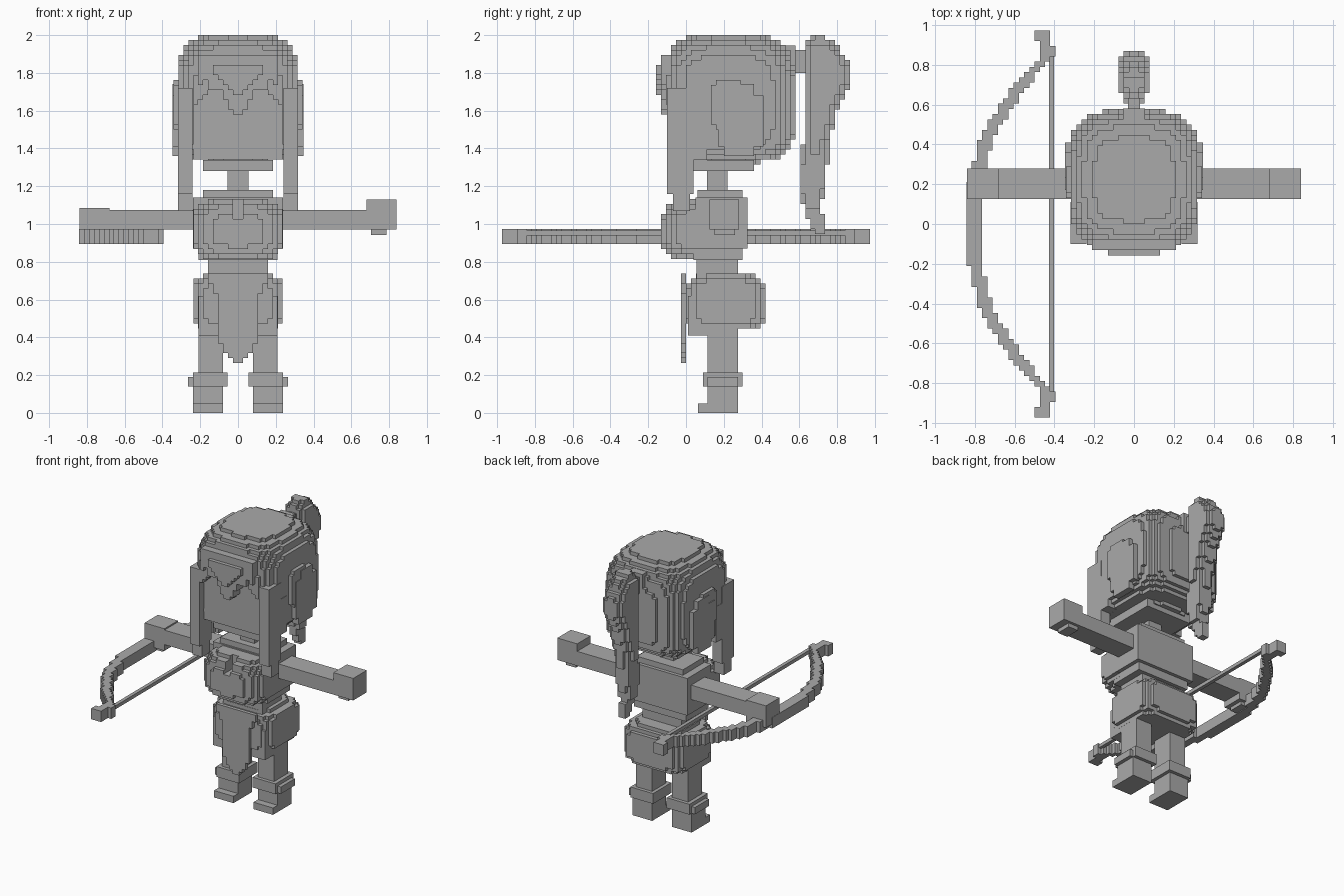
import bpy, bmesh, math
from itertools import product

cube = bpy.data.objects.get("Cube")
if cube:
    bpy.data.objects.remove(cube, do_unlink=True)

V = 2 / 76  # block size

grey = bpy.data.materials.new("plain grey")
grey.use_nodes = True
tone = (0.4, 0.4, 0.4, 1)
grey.diffuse_color = tone
grey.node_tree.nodes["Principled BSDF"].inputs["Base Color"].default_value = tone


def finish(name, bm):
    bmesh.ops.recalc_face_normals(bm, faces=bm.faces)
    mesh = bpy.data.meshes.new(name)
    bm.to_mesh(mesh)
    bm.free()
    mesh.materials.append(grey)
    obj = bpy.data.objects.new(name, mesh)
    bpy.context.collection.objects.link(obj)
    return obj


def box(name, x, y, z):
    bm = bmesh.new()
    bmesh.ops.create_cube(bm, size=1)
    for v in bm.verts:
        for i, (lo, hi) in enumerate((x, y, z)):
            v.co[i] = hi if v.co[i] > 0 else lo
    return finish(name, bm)


def pair(name, x, y, z):
    box("left_" + name, x, y, z)
    box("right_" + name, (-x[1], -x[0]), y, z)


def blocks(name, x, y, z, inside):
    """Fill a region with blocks wherever inside() holds, keeping only the outer skin."""
    spans = [range(math.floor(a / V), math.ceil(b / V)) for a, b in (x, y, z)]
    cells = {c for c in product(*spans) if inside(*((i + 0.5) * V for i in c))}
    bm, verts = bmesh.new(), {}
    for c in cells:
        for axis, side in product(range(3), (0, 1)):
            n = list(c)
            n[axis] += 2 * side - 1
            if tuple(n) in cells:
                continue
            ring = []
            for a, b in ((0, 0), (1, 0), (1, 1), (0, 1)):
                p = list(c)
                p[axis] += side
                p[(axis + 1) % 3] += a
                p[(axis + 2) % 3] += b
                p = tuple(p)
                if p not in verts:
                    verts[p] = bm.verts.new([k * V for k in p])
                ring.append(verts[p])
            bm.faces.new(ring if side else ring[::-1])
    return finish(name, bm)


def round_box(p, centre, radii, power):
    return sum(abs((a - c) / r) ** power for a, c, r in zip(p, centre, radii)) < 1


def lerp(points, t):
    """Piecewise linear lookup in a list of (t, value) pairs."""
    for (a, u), (b, w) in zip(points, points[1:]):
        if a <= t <= b:
            return u + (w - u) * (t - a) / (b - a)
    return points[0][1] if t < points[0][0] else points[-1][1]


# Head: rounded hair with an arched fringe over a recessed face
FRINGE = [(0, 1.57), (0.03, 1.6), (0.09, 1.7), (0.16, 1.71), (0.24, 1.6)]
UPPER_FRINGE = [(0, 1.67), (0.1, 1.78), (0.16, 1.77), (0.24, 1.7)]


def head(x, y, z):
    ax = abs(x)
    power = 3.5 if z > 1.665 else 6
    skull = (ax / 0.33) ** 3.5 + abs((y - 0.225) / 0.35) ** 3.5 + abs((z - 1.665) / 0.34) ** power < 1
    if ax < 0.24 and y < -0.05 and z < lerp(FRINGE, ax):
        return False
    bangs = ax < 0.22 and -0.13 < y < 0 and lerp(UPPER_FRINGE, ax) < z < 1.89
    crest = ax < 0.13 and -0.16 < y < 0 and lerp(UPPER_FRINGE, ax) < z < 1.84
    face = ax < 0.24 and -0.05 < y < 0.35 and 1.33 < z < 1.75
    return skull or bangs or crest or face


blocks("head", (-0.4, 0.4), (-0.2, 0.65), (1.3, 2), head)
box("chin", (-0.185, 0.185), (-0.02, 0.36), (1.28, 1.34))
box("neck", (-0.055, 0.055), (0.11, 0.22), (1.17, 1.29))
pair("hair_lock", (0.24, 0.318), (-0.1, 0.04), (1.16, 1.72))
pair("hair_lock_tip", (0.24, 0.318), (-0.07, 0.02), (1.07, 1.16))
pair("sideburn", (0.24, 0.318), (0.04, 0.11), (1.34, 1.6))
pair("ear_tuft", (0.3, 0.347), (0.17, 0.41), (1.41, 1.68))
pair("ear_tuft_top", (0.3, 0.347), (0.23, 0.36), (1.68, 1.74))
pair("ear_tuft_base", (0.3, 0.347), (0.2, 0.36), (1.36, 1.41))

# Ponytail: narrowing down from a round top
TAIL_BACK = [(0.96, 0.73), (1.04, 0.73), (1.08, 0.71), (1.2, 0.74), (1.45, 0.76), (1.65, 0.82),
             (1.74, 0.865), (1.84, 0.865), (1.95, 0.8), (2, 0.72)]
TAIL_FRONT = [(0.96, 0.68), (1.06, 0.63), (1.2, 0.6), (1.33, 0.61), (1.57, 0.63),
              (1.8, 0.63), (1.94, 0.625), (2, 0.68)]
TAIL_WIDTH = [(0.96, 0.03), (1.2, 0.05), (1.5, 0.08), (1.9, 0.08), (2, 0.045)]


def tail(x, y, z):
    front, back, width = (lerp(t, z) for t in (TAIL_FRONT, TAIL_BACK, TAIL_WIDTH))
    edge = min(y - front, back - y)
    return edge > 0 and abs(x) < min(width, 0.03 + edge)


blocks("ponytail", (-0.1, 0.1), (0.55, 0.9), (0.96, 2), tail)
box("ponytail_band", (-0.03, 0.03), (0.5, 0.64), (1.8, 1.92))
box("ponytail_band_top", (-0.055, 0.055), (0.43, 0.58), (1.8, 1.945))

# Torso and waist
box("collar", (-0.185, 0.185), (0.06, 0.3), (1.12, 1.18))
box("torso", (-0.238, 0.238), (0.05, 0.325), (0.87, 1.14))
box("ribs", (-0.21, 0.21), (0.04, 0.3), (0.81, 0.88))
box("waist", (-0.158, 0.158), (0.055, 0.275), (0.68, 0.82))


def chest(x, y, z):
    notch = abs(x) < 0.03 and z > 1.03 and y < -0.03
    return not notch and round_box((x, y, z), (0, 0.06, 0.97), (0.245, 0.19, 0.165), 3)


blocks("chest", (-0.25, 0.25), (-0.15, 0.1), (0.8, 1.16), chest)

# Hips, skirt flaps and front cloth
blocks("hips", (-0.25, 0.25), (-0.02, 0.43), (0.42, 0.74),
       lambda *p: round_box(p, (0, 0.21, 0.585), (0.25, 0.215, 0.15), 4))
pair("skirt_flap", (0.1, 0.21), (0.01, 0.12), (0.41, 0.62))
CLOTH = [(0.28, 0.03), (0.33, 0.08), (0.4, 0.105), (0.6, 0.105), (0.72, 0.16)]
blocks("front_cloth", (-0.17, 0.17), (-0.02, 0.01), (0.27, 0.73),
       lambda x, y, z: y < 0.01 and abs(x) < lerp(CLOTH, z))

# Legs and boots
pair("leg", (0.08, 0.21), (0.115, 0.275), (0.1, 0.5))
pair("boot_cuff", (0.055, 0.238), (0.09, 0.3), (0.14, 0.215))
pair("boot_cuff_flare", (0.2, 0.265), (0.115, 0.275), (0.14, 0.19))
pair("boot", (0.08, 0.238), (0.115, 0.275), (0, 0.15))
pair("toe", (0.08, 0.238), (0.063, 0.12), (0, 0.05))

# Arms and hands
pair("upper_arm", (0.23, 0.515), (0.125, 0.28), (0.97, 1.075))
pair("forearm", (0.515, 0.68), (0.125, 0.28), (0.97, 1.075))
box("left_hand", (0.68, 0.84), (0.125, 0.28), (0.97, 1.13))
box("left_thumb", (0.705, 0.785), (0.15, 0.26), (0.942, 0.975))
box("right_hand", (-0.84, -0.68), (0.125, 0.28), (0.925, 1.085))
box("right_thumb", (-0.79, -0.71), (0.15, 0.26), (0.9, 0.93))

# Bow: stepped limbs with a straight string
BOW = [(0, -0.8), (0.18, -0.8), (0.3, -0.775), (0.4, -0.75), (0.5, -0.7), (0.58, -0.65),
       (0.66, -0.6), (0.74, -0.53), (0.83, -0.45), (0.87, -0.42), (0.9, -0.45), (0.95, -0.455)]
blocks("bow", (-0.85, -0.38), (-0.95, 0.95), (0.92, 0.98),
       lambda x, y, z: z < 0.98 and abs(x - lerp(BOW, abs(y))) < 0.034)
box("bow_string", (-0.428, -0.402), (-0.87, 0.87), (0.94, 0.965))
